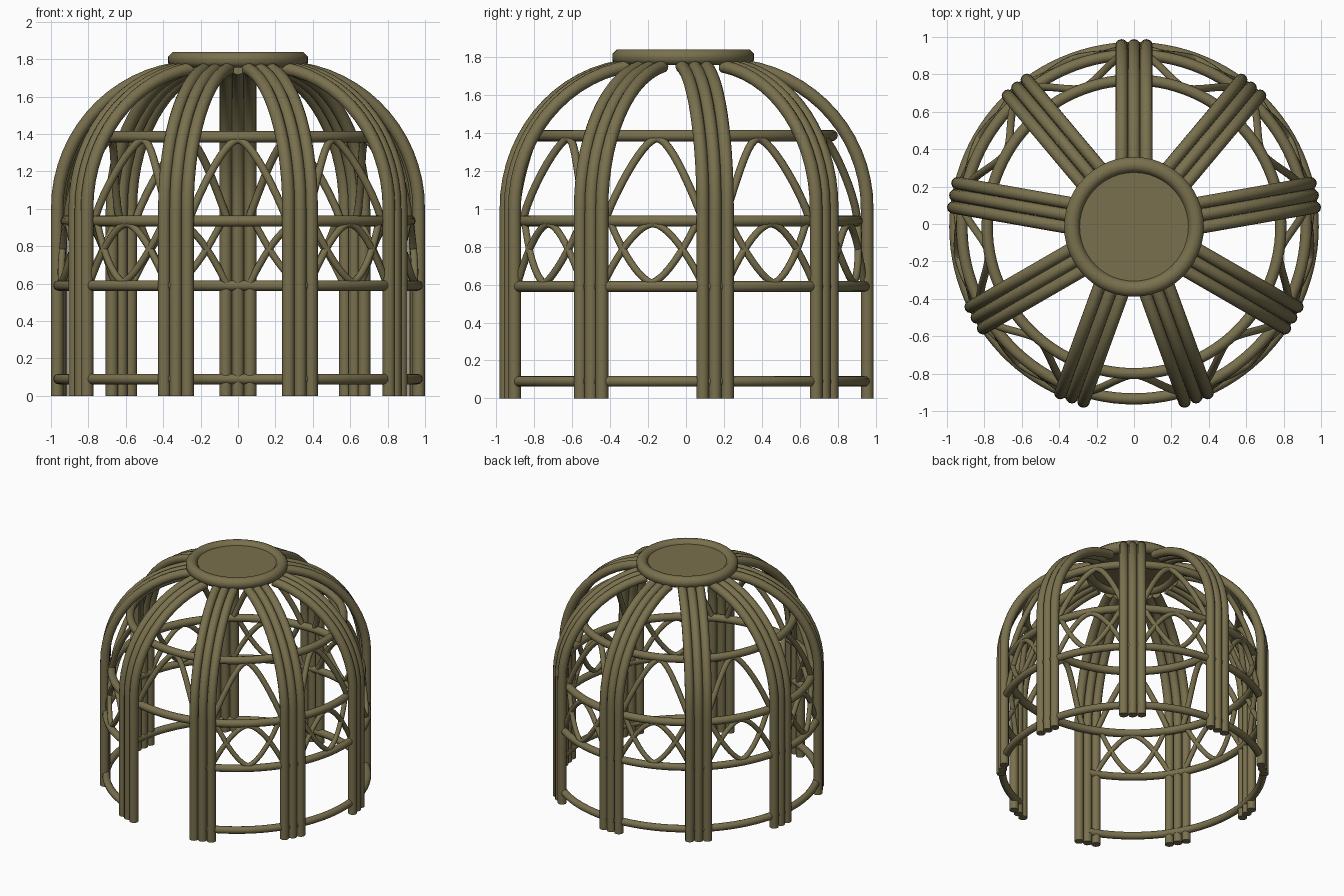
import bpy, bmesh, math
from mathutils import Vector

if "Cube" in bpy.data.objects:
    bpy.data.objects.remove(bpy.data.objects["Cube"])

CY = -0.015                       # dome axis sits slightly forward
BAYS = 9
STEP = 2 * math.pi / BAYS
RIBS = [math.radians(90) + i * STEP for i in range(BAYS)]
DOOR = 4                          # bay facing the front has no low rails

mat = bpy.data.materials.new("olive_brown")
mat.diffuse_color = (0.19, 0.162, 0.075, 1)
mat.use_nodes = True
mat.node_tree.nodes["Principled BSDF"].inputs["Base Color"].default_value = mat.diffuse_color


def add_mesh(name, mesh, angle=40):
    for p in mesh.polygons:
        p.use_smooth = True
    mesh.set_sharp_from_angle(angle=math.radians(angle))
    mesh.materials.clear()
    mesh.materials.append(mat)
    ob = bpy.data.objects.new(name, mesh)
    bpy.context.collection.objects.link(ob)
    return ob


def tubes(name, paths, radius, res=4):
    """Sweep a round section along each path and turn it into a mesh."""
    cu = bpy.data.curves.new(name, 'CURVE')
    cu.dimensions = '3D'
    cu.bevel_depth = radius
    cu.bevel_resolution = res
    cu.use_fill_caps = True
    for pts in paths:
        sp = cu.splines.new('POLY')
        sp.points.add(len(pts) - 1)
        for p, co in zip(sp.points, pts):
            p.co = (co[0], co[1], co[2], 1)
    tmp = bpy.data.objects.new(name + "_path", cu)
    bpy.context.collection.objects.link(tmp)
    dg = bpy.context.evaluated_depsgraph_get()
    mesh = bpy.data.meshes.new_from_object(tmp.evaluated_get(dg))
    bpy.data.objects.remove(tmp)
    mesh.name = name
    return add_mesh(name, mesh)


def polar(r, a, z):
    return Vector((r * math.cos(a), r * math.sin(a) + CY, z))


# ribs: three parallel tubes, straight then arched inwards
R, RHO, Z0 = 0.97, 0.7595, 1.0
profile = [(R, 0), (R, 0.5), (R, Z0 - 0.02)]
for i in range(1, 15):
    t = math.radians(81) * i / 14
    profile.append((R - RHO + RHO * math.cos(t), Z0 + RHO * math.sin(t)))
for n, a in enumerate(RIBS):
    side = Vector((-math.sin(a), math.cos(a), 0))
    tubes(f"rib_{n + 1}",
          [[polar(r, a, z) + side * k * 0.066 for r, z in profile] for k in (-1, 0, 1)],
          0.0335)


# horizontal rails
def rail(r, z, a0, a1, n=12):
    return [polar(r, a0 + (a1 - a0) * i / n, z) for i in range(n + 1)]


closed_bays = [(a, a + STEP) for i, a in enumerate(RIBS) if i != DOOR]
all_bays = [(a, a + STEP) for a in RIBS]
tubes("bottom_rail", [rail(0.96, 0.09, *b) for b in closed_bays], 0.028)
tubes("lower_rail", [rail(0.96, 0.59, *b) for b in closed_bays], 0.028)
tubes("middle_rail", [rail(0.92, 0.935, *b) for b in all_bays], 0.03)
tubes("upper_rail", [rail(0.785, 1.385, *b) for b in all_bays], 0.03)


# curved lattice: an arch over each bay, between two heights
def arch(b, z0, z1, r0, r1, trim, power, n=20):
    mid, half = (b[0] + b[1]) / 2, STEP / 2 - trim
    pts = []
    for i in range(n + 1):
        s = -1 + 2 * i / n
        h = 1 - abs(s) ** power
        # follows the dome's bulge between the two rails
        r = r0 + (r1 - r0) * (h ** 1.4 if r1 < r0 - 0.06 else h)
        pts.append(polar(r, mid + s * half, z0 + (z1 - z0) * h))
    return pts


tubes("upper_arches", [arch(b, 0.94, 1.37, 0.92, 0.79, 0.06, 1.7) for b in all_bays], 0.021, 3)
tubes("lattice_arches", [arch(b, 0.59, 0.92, 0.955, 0.925, 0.06, 1.7) for b in closed_bays], 0.019, 3)
tubes("lattice_bowls", [arch(b, 0.92, 0.61, 0.925, 0.955, 0.10, 1.5) for b in closed_bays], 0.019, 3)

# crown ring: octagonal section swept round the top
bm = bmesh.new()
SEG, SIDES = 48, 8
loops = []
for i in range(SEG):
    a = 2 * math.pi * i / SEG
    loops.append([bm.verts.new(polar(0.332 + 0.045 * math.cos(t), a, 1.798 + 0.045 * math.sin(t)))
                  for t in (math.radians(22.5 + 45 * k) for k in range(SIDES))])
for i in range(SEG):
    p, q = loops[i], loops[(i + 1) % SEG]
    for k in range(SIDES):
        m = (k + 1) % SIDES
        bm.faces.new((p[k], q[k], q[m], p[m]))
bmesh.ops.recalc_face_normals(bm, faces=bm.faces)
me = bpy.data.meshes.new("crown_ring")
bm.to_mesh(me)
bm.free()
add_mesh("crown_ring", me, 50)

# crown disc closing the ring
bm = bmesh.new()
bmesh.ops.create_cone(bm, cap_ends=True, segments=48, radius1=0.31, radius2=0.31, depth=0.03)
bmesh.ops.translate(bm, verts=bm.verts, vec=(0, CY, 1.80))
me = bpy.data.meshes.new("crown_disc")
bm.to_mesh(me)
bm.free()
add_mesh("crown_disc", me)
